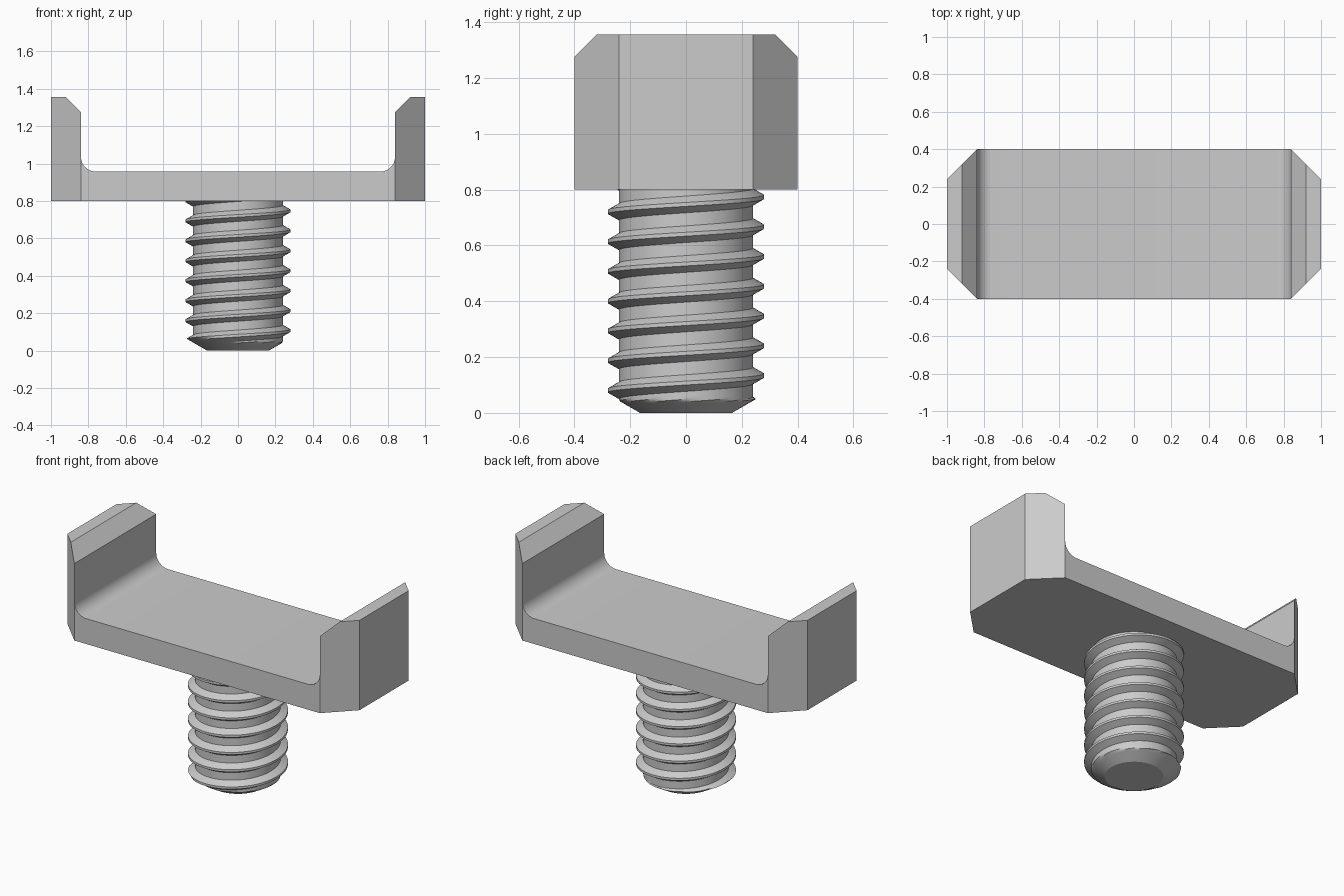
import bpy
import bmesh
from math import pi, sin, cos, atan2

cube = bpy.data.objects.get("Cube")
if cube:
    bpy.data.objects.remove(cube, do_unlink=True)

# One plain grey metal
GREY = (0.6, 0.6, 0.6, 1.0)
metal = bpy.data.materials.new("grey metal")
metal.use_nodes = True
metal.diffuse_color = GREY
metal.node_tree.nodes["Principled BSDF"].inputs["Base Color"].default_value = GREY


def finish(bm, name):
    bmesh.ops.recalc_face_normals(bm, faces=bm.faces)
    mesh = bpy.data.meshes.new(name)
    bm.to_mesh(mesh)
    bm.free()
    mesh.materials.append(metal)
    obj = bpy.data.objects.new(name, mesh)
    bpy.context.collection.objects.link(obj)
    bpy.ops.object.select_all(action="DESELECT")
    obj.select_set(True)
    bpy.context.view_layer.objects.active = obj
    bpy.ops.object.shade_smooth_by_angle(angle=pi / 6)
    return obj


# Channel-shaped saddle: a U profile whose depth narrows towards the ends
BASE, FLOOR, TOP = 0.8, 0.957, 1.356
INNER, FILLET, BEVEL = 0.84, 0.08, 0.08


def build_saddle():
    wall = [(INNER, BASE), (1, BASE), (1, TOP), (INNER + BEVEL, TOP), (INNER, TOP - BEVEL)]
    fillet = []
    for i in range(11):
        a = i / 10 * pi / 2
        fillet.append((INNER - FILLET + FILLET * cos(a), FLOOR + FILLET - FILLET * sin(a)))
    half = wall + fillet
    profile = half + [(-x, z) for x, z in reversed(half)]
    n, w = len(profile), len(wall)

    bm = bmesh.new()
    sides = []
    for s in (-1, 1):
        sides.append([bm.verts.new((x, s * (0.4 - max(0, abs(x) - INNER)), z))
                      for x, z in profile])
    front, back = sides
    for i in range(n):
        j = (i + 1) % n
        bm.faces.new((front[i], front[j], back[j], back[i]))
    for v in sides:
        bm.faces.new(v[:w + 1])                      # slanted corner of one wall
        bm.faces.new(v[n - w - 1:])                  # slanted corner of the other
        bm.faces.new([v[0]] + v[w:n - w] + [v[-1]])  # flat face between them
    return finish(bm, "saddle")


# Threaded stud: a ridge profile swept along a right-handed helix
PITCH, ROOT, CREST = 0.1067, 0.24, 0.28
FLAT, FLANK = 0.007, 0.023
TIP, START, STUD_TOP = 0.165, 0.107, 0.85
STEPS = 72


def ridge_profile():
    ts = [i / 5 for i in range(6)]
    up = [(-FLAT - FLANK * (1 - t), ROOT + (CREST - ROOT) * t) for t in ts]
    down = [(-dz, r) for dz, r in reversed(up)]
    edge = FLAT + FLANK
    gap = PITCH - 2 * edge
    root = [(edge + gap * t, ROOT) for t in ts[1:-1]]
    return up + down + root


def build_stud():
    bm = bmesh.new()
    ridge = ridge_profile()
    columns = []
    for i in range(STEPS + 1):
        a = 2 * pi * i / STEPS
        column = []
        for turn in range(-3, 9):
            for dz, r in ridge:
                z = START + PITCH * (turn + i / STEPS) + dz
                z = min(max(z, 0), STUD_TOP)
                if z == STUD_TOP:
                    r = ROOT
                r = min(r, TIP + z * 3 ** 0.5)       # conical lead-in
                column.append(bm.verts.new((r * cos(a), r * sin(a), z)))
        columns.append(column)
    for c, d in zip(columns, columns[1:]):
        for k in range(len(c) - 1):
            bm.faces.new((c[k], d[k], d[k + 1], c[k + 1]))
    bmesh.ops.remove_doubles(bm, verts=bm.verts, dist=1e-5)
    for level in (0, STUD_TOP):
        ring = [v for v in bm.verts if abs(v.co.z - level) < 1e-6]
        bm.faces.new(sorted(ring, key=lambda v: atan2(v.co.y, v.co.x)))
    return finish(bm, "threaded_stud")


build_saddle()
build_stud()
